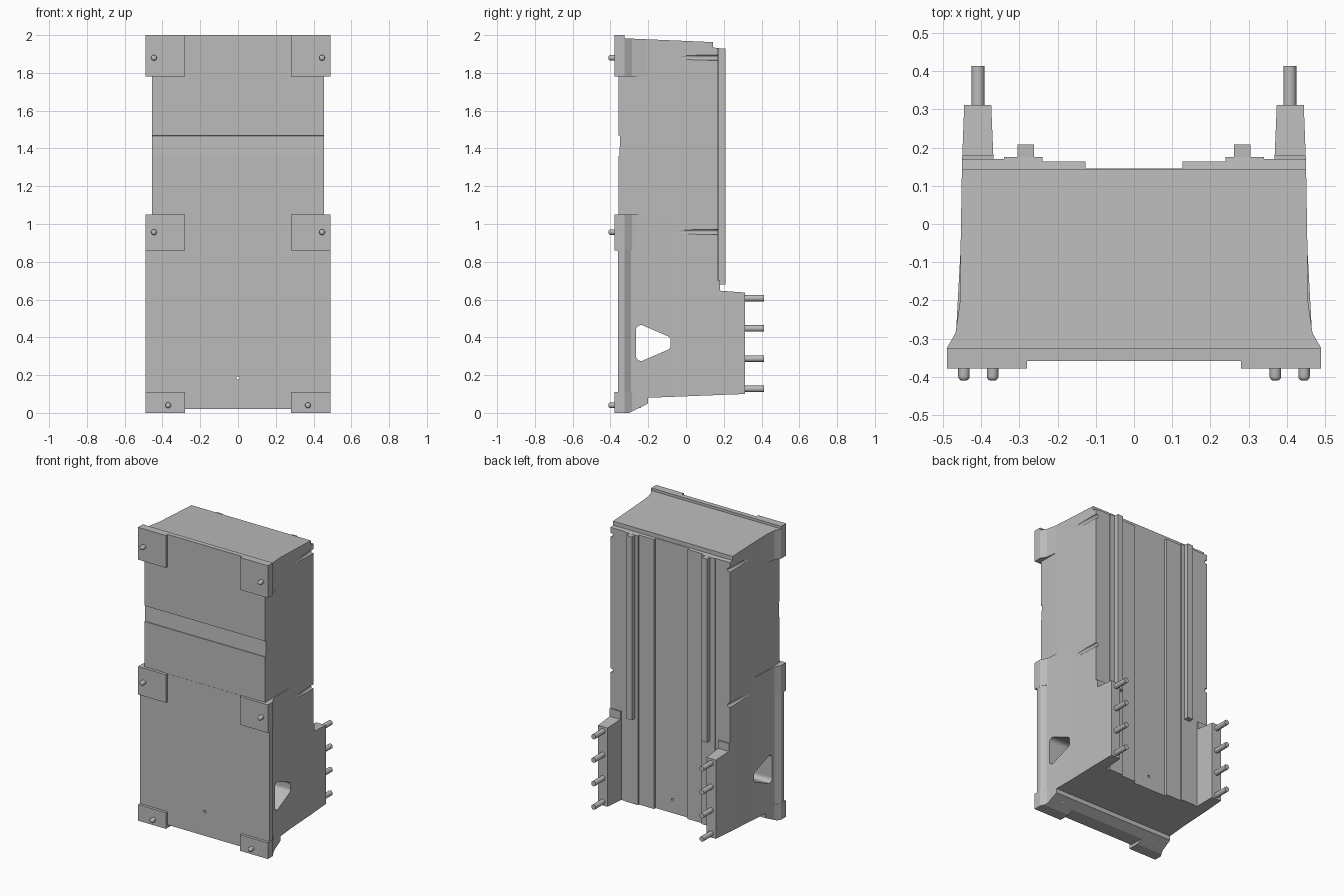
import bpy, bmesh, math
from mathutils import Vector

cube = bpy.data.objects.get("Cube")
if cube:
    bpy.data.objects.remove(cube, do_unlink=True)

grey = bpy.data.materials.new("plain grey")
grey.use_nodes = True
grey.diffuse_color = (0.5, 0.5, 0.5, 1)
grey.node_tree.nodes["Principled BSDF"].inputs["Base Color"].default_value = (0.5, 0.5, 0.5, 1)


def add_object(name, bm):
    bmesh.ops.recalc_face_normals(bm, faces=bm.faces[:])
    mesh = bpy.data.meshes.new(name)
    bm.to_mesh(mesh)
    bm.free()
    mesh.materials.append(grey)
    obj = bpy.data.objects.new(name, mesh)
    bpy.context.collection.objects.link(obj)
    return obj


def prism(name, points, low, high, axis="z"):
    """Extrude an outline: (x, y) along z, or (y, z) along x."""
    place = (lambda a, b, d: (a, b, d)) if axis == "z" else (lambda a, b, d: (d, a, b))
    bm = bmesh.new()
    face = bm.faces.new([bm.verts.new(place(a, b, low)) for a, b in points])
    top = bmesh.ops.extrude_face_region(bm, geom=[face])["geom"]
    shift = Vector(place(0, 0, high - low))
    bmesh.ops.translate(bm, vec=shift, verts=[v for v in top if isinstance(v, bmesh.types.BMVert)])
    return add_object(name, bm)


def rod(name, start, end, radius, sides=20):
    start, end = Vector(start), Vector(end)
    bm = bmesh.new()
    bmesh.ops.create_cone(bm, cap_ends=True, segments=sides, radius1=radius,
                          radius2=radius, depth=(end - start).length)
    turn = (end - start).to_track_quat("Z", "Y").to_matrix()
    bmesh.ops.rotate(bm, cent=(0, 0, 0), matrix=turn, verts=bm.verts[:])
    bmesh.ops.translate(bm, vec=(start + end) / 2, verts=bm.verts[:])
    return add_object(name, bm)


def activate(obj):
    bpy.ops.object.select_all(action="DESELECT")
    obj.select_set(True)
    bpy.context.view_layer.objects.active = obj


def combine(obj, other, operation, keep=False):
    mod = obj.modifiers.new("cut", "BOOLEAN")
    mod.operation, mod.object, mod.solver = operation, other, "EXACT"
    activate(obj)
    bpy.ops.object.modifier_apply(modifier=mod.name)
    if not keep:
        bpy.data.objects.remove(other, do_unlink=True)


def smooth(obj, rounding=0):
    activate(obj)
    if rounding:
        mod = obj.modifiers.new("round", "BEVEL")
        mod.width, mod.segments = rounding, 4
        mod.limit_method, mod.angle_limit = "ANGLE", math.radians(60)
        bpy.ops.object.modifier_apply(modifier=mod.name)
    bpy.ops.object.shade_smooth_by_angle(angle=math.radians(40))


def mirrored(half):
    return half + [(-x, y) for x, y in reversed(half)]


# Side outline that trims every main part at top and bottom
envelope = prism("envelope", [
    (-.42, 0), (-.3, 0), (-.2, .05), (-.2, .08), (.312, .1), (.312, .637), (.18, .647),
    (.18, 1.93), (.142, 1.935), (.142, 1.963), (-.325, 1.983), (-.325, 2), (-.42, 2)],
    -.7, .7, "x")
envelope.hide_render = True

# Body with stepped back, widened by a flared lower skirt
body = prism("body", mirrored([
    (.456, -.358), (.456, -.2), (.45, .17), (.34, .17), (.34, .175), (.24, .175),
    (.24, .163), (.127, .163), (.127, .145)]), .02, 2.1)
skirt = prism("skirt", mirrored([
    (.489, -.359), (.489, -.325), (.466, -.29), (.453, -.05)]), .02, 1.05)
combine(body, skirt, "UNION")
combine(body, envelope, "INTERSECT", keep=True)

# Shallow band across the upper front
combine(body, prism("band_cutter", [(-.4, 1.47), (-.348, 1.467), (-.353, 1.36), (-.4, 1.358)],
                    -.6, .6, "x"), "DIFFERENCE")

# Rounded triangular tunnel from side to side
corners = [(-.238, .302, 180, 285), (-.108, .358, 285, 360),
           (-.108, .382, 0, 75), (-.238, .438, 75, 180)]
outline = []
for y, z, begin, finish in corners:
    for i in range(6):
        a = math.radians(begin + (finish - begin) * i / 5)
        outline.append((y + .027 * math.cos(a), z + .027 * math.sin(a)))
combine(body, prism("tunnel_cutter", outline, -.6, .6, "x"), "DIFFERENCE")

# Small hole from front to back
combine(body, rod("hole_cutter", (0, -.5, .185), (0, .5, .185), .009, 12), "DIFFERENCE")

# Slanted grooves on the side walls
for s in (1, -1):
    for z in (1.88, .957):
        combine(body, rod("groove_cutter", (s * .472, -.09, z + .002),
                          (s * .442, .22, z), .014), "DIFFERENCE")

for s, side in ((1, "left"), (-1, "right")):
    # Front pads with a flared outer edge, each carrying a round-tipped peg
    for level, low, high, peg_x, peg_z, peg_back in (
            ("top", 1.78, 2.1, .445, 1.88, -.34), ("middle", .86, 1.051, .445, .957, -.34),
            ("bottom", -.1, .11, .37, .04, -.235)):
        pad = prism(f"{level}_pad_{side}", [(s * x, y) for x, y in (
            (.28, -.378), (.49, -.378), (.49, -.325), (.467, -.285), (.455, -.2), (.28, -.2))],
            low, high)
        combine(pad, envelope, "INTERSECT", keep=True)
        peg = rod(f"{level}_peg_{side}", (s * peg_x, peg_back, peg_z),
                  (s * peg_x, -.41, peg_z), .015)
        smooth(peg, .011)

    # Rear leg block with its column of pins
    leg = prism(f"rear_leg_{side}", [(s * x, y) for x, y in (
        (.367, .15), (.4505, .15), (.444, .32), (.374, .32))], 0, .7)
    combine(leg, envelope, "INTERSECT", keep=True)
    for i in range(4):
        z = .127 + .16 * i
        smooth(rod(f"rear_pin_{side}_{i + 1}", (s * .408, .3, z), (s * .408, .414, z), .017))

    # Upright rail on the back
    prism(f"back_rail_{side}", [(s * x, y) for x, y in (
        (.262, .16), (.305, .16), (.305, .208), (.262, .208))], .68, 1.93)

bpy.data.objects.remove(envelope, do_unlink=True)
